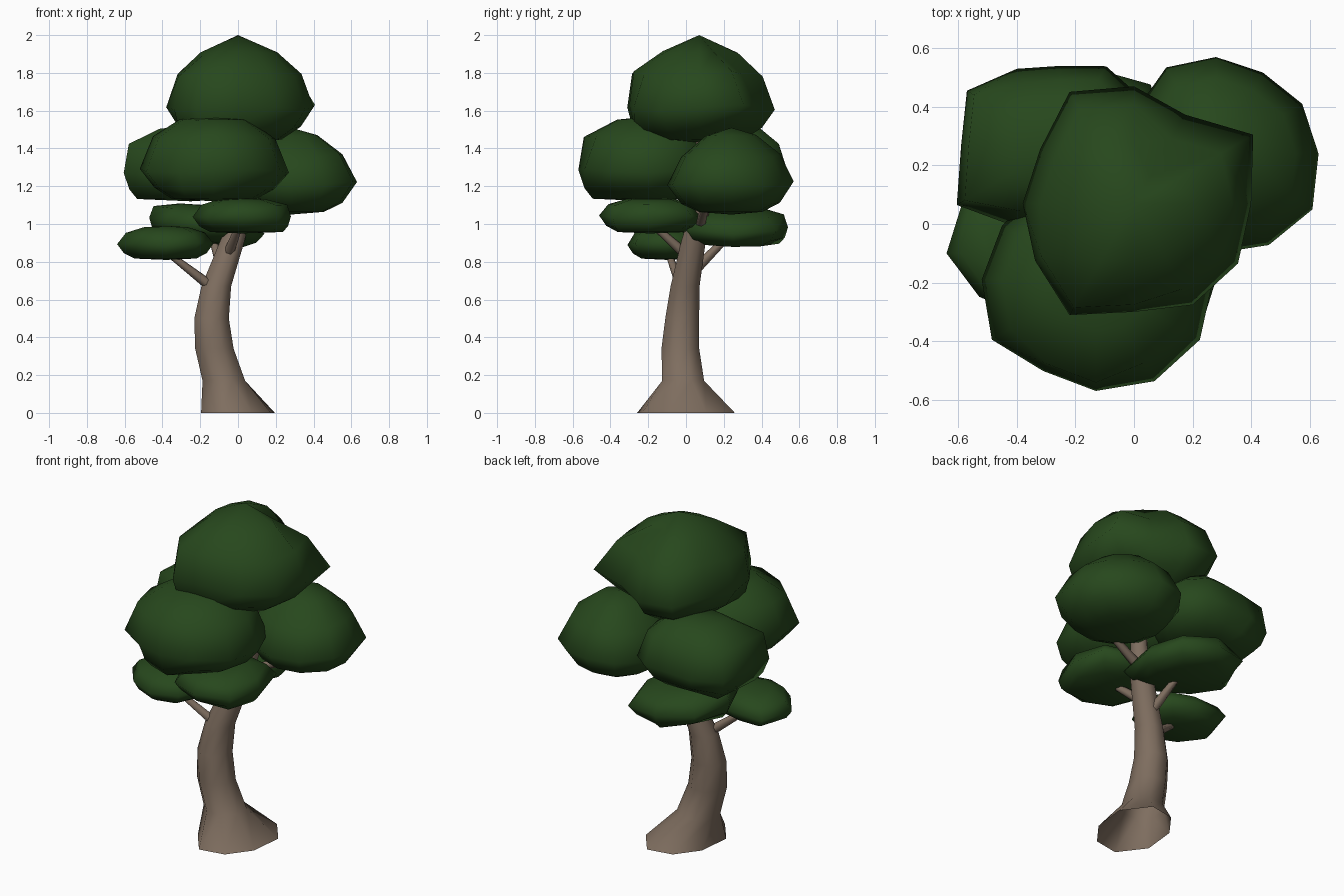
import bpy, bmesh, math
from mathutils import Vector

if "Cube" in bpy.data.objects:
    bpy.data.objects.remove(bpy.data.objects["Cube"], do_unlink=True)


def make_material(name, rgb):
    mat = bpy.data.materials.new(name)
    mat.use_nodes = True
    mat.diffuse_color = (*rgb, 1)
    mat.node_tree.nodes["Principled BSDF"].inputs["Base Color"].default_value = (*rgb, 1)
    return mat


leaf_green = make_material("leaf green", (0.02, 0.064, 0.012))
bark_brown = make_material("bark brown", (0.21, 0.155, 0.115))


def loft(name, rings, mat, tips=()):
    """Skin a stack of equal rings; tips close the first and last ring with fans."""
    bm = bmesh.new()
    loops = [[bm.verts.new(p) for p in ring] for ring in rings]
    count = len(loops[0])
    for low, high in zip(loops, loops[1:]):
        for i in range(count):
            j = (i + 1) % count
            bm.faces.new((low[i], low[j], high[j], high[i]))
    for loop, tip in zip((loops[0], loops[-1]), tips):
        point = bm.verts.new(tip)
        for i in range(count):
            bm.faces.new((loop[i], loop[(i + 1) % count], point))
    bmesh.ops.recalc_face_normals(bm, faces=bm.faces)
    mesh = bpy.data.meshes.new(name)
    bm.to_mesh(mesh)
    bm.free()
    mesh.materials.append(mat)
    obj = bpy.data.objects.new(name, mesh)
    bpy.context.collection.objects.link(obj)
    bpy.ops.object.select_all(action='DESELECT')
    bpy.context.view_layer.objects.active = obj
    obj.select_set(True)
    bpy.ops.object.shade_smooth_by_angle(angle=math.radians(75))


# Profiles: (height fraction, width fraction) from the underside to the crown
PEAKED = [(0.03, 0.58), (0.15, 0.83), (0.33, 1), (0.64, 0.84), (0.84, 0.52)]
DOMED = [(0.03, 0.57), (0.15, 0.8), (0.36, 1), (0.75, 0.82), (0.96, 0.46)]
CONIC = [(0.03, 0.5), (0.13, 0.78), (0.36, 1), (0.68, 0.78), (0.91, 0.4)]
FLAT = [(0.04, 0.64), (0.2, 0.86), (0.47, 1), (0.8, 0.82), (0.96, 0.46)]


def foliage(name, center, z_low, z_high, radii, profile, steep=(), slack=(), tilt=(0, 0)):
    """Leaf clump whose outline is given by radii, counter-clockwise from +x.
    Directions in steep get a nearly upright side, those in slack a thin rim."""
    cx, cy = center

    def place(dx, dy, t):
        z = z_low + (z_high - z_low) * t + dx * tilt[0] + dy * tilt[1]
        return Vector((cx + dx, cy + dy, z))

    rings = []
    for t, width in profile:
        ring = []
        for i, r in enumerate(radii):
            a = math.tau * i / len(radii)
            if i in steep and t < 0.82:
                reach = r * width ** 0.4
            elif i in slack:
                reach = r * width ** 1.8
            else:
                reach = r * width
            # A slight wave keeps the rim irregular
            wave = 0.035 * math.sin(3 * a + cx * 9) * (1 - abs(2 * t - 1))
            ring.append(place(reach * math.cos(a), reach * math.sin(a), t + wave))
        rings.append(ring)
    loft(name, rings, leaf_green, (place(0, 0, 0), place(0, 0, 1)))


# Large upper clumps
foliage("crown_foliage", (0, 0.07), 1.43, 2.0,
        (.40, .47, .35, .40, .44, .37, .38, .39, .44, .37, .40, .41), PEAKED, (7, 8, 9), (1, 2))
foliage("front_foliage", (-0.13, -0.19), 1.12, 1.57,
        (.40, .38, .36, .36, .36, .37, .39, .41, .36, .38, .40, .41), DOMED, (8, 9))
foliage("left_foliage", (0.28, 0.24), 1.05, 1.51,
        (.35, .34, .32, .33, .34, .31, .30, .32, .33, .34, .36, .38), CONIC)
foliage("right_back_foliage", (-0.25, 0.27), 1.12, 1.52,
        (.31, .32, .31, .27, .30, .37, .34, .41, .32, .29, .30, .30), DOMED, (5, 6, 7))

# Flat lower clumps
foliage("low_right_foliage", (-0.38, -0.1), 0.81, 0.99,
        (.25, .22, .20, .28, .26, .21, .21, .24), FLAT)
foliage("low_front_foliage", (0.02, -0.19), 0.95, 1.14,
        (.26, .31, .28, .27, .26, .26, .27, .28), FLAT, (0, 7))
foliage("low_back_foliage", (-0.17, 0.25), 0.895, 1.1,
        (.31, .32, .29, .31, .30, .30, .30, .35), FLAT, (2, 4), (), (-0.12, -0.03))


def ellipse(center, rx, ry, sides=8, flare=0):
    points = []
    for i in range(sides):
        a = math.tau * (i + 0.5) / sides
        k = 1 + flare * math.sin(2 * a)
        points.append(center + Vector((rx * k * math.cos(a), ry * k * math.sin(a), 0)))
    return points


# Curved hollow trunk with a flared foot: x, y, z, half width, half depth
trunk_path = [
    (0, 0, 0, 0.2, 0.265), (-0.075, -0.015, 0.17, 0.122, 0.12),
    (-0.125, -0.03, 0.34, 0.11, 0.108), (-0.14, -0.02, 0.5, 0.099, 0.097),
    (-0.115, -0.005, 0.67, 0.085, 0.083), (-0.03, 0.04, 0.91, 0.07, 0.07),
    (0.03, 0.08, 1.1, 0.05, 0.05), (0.05, 0.09, 1.5, 0.035, 0.035)]
loft("trunk", [ellipse(Vector(p[:3]), p[3], p[4], flare=0.08 if p[2] == 0 else 0)
               for p in trunk_path], bark_brown)


def branch(name, start, end, r_start, r_end):
    start, end = Vector(start), Vector(end)
    turn = (end - start).to_track_quat('Z', 'Y')
    rings = [[p + turn @ q for q in ellipse(Vector(), r, r, 6)]
             for p, r in ((start, r_start), (end, r_end))]
    loft(name, rings, bark_brown, (start, end))


# Branches reaching into the clumps
branch("low_right_branch", (-0.13, -0.02, 0.66), (-0.39, -0.1, 0.86), 0.03, 0.015)
branch("low_front_branch", (-0.06, 0.02, 0.82), (0.01, -0.18, 1.0), 0.03, 0.018)
branch("low_back_branch", (-0.08, 0.04, 0.75), (-0.14, 0.23, 0.94), 0.03, 0.018)
branch("left_branch", (0.0, 0.07, 0.98), (0.3, 0.11, 1.12), 0.03, 0.018)
